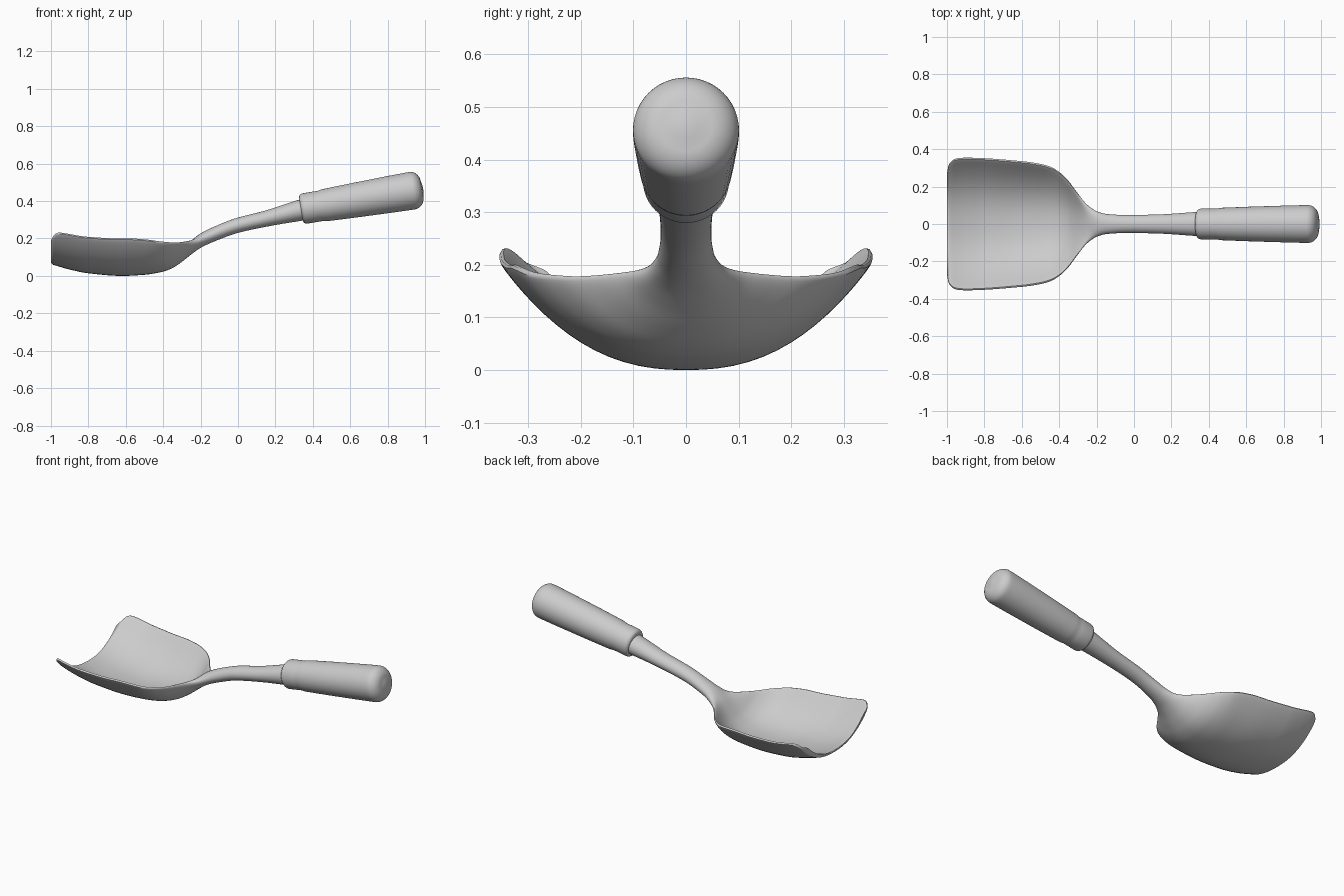
import bpy, bmesh, math
from mathutils import Vector, Matrix

old = bpy.data.objects.get("Cube")
if old:
    bpy.data.objects.remove(old, do_unlink=True)


def make_material(name, colour):
    mat = bpy.data.materials.new(name)
    mat.use_nodes = True
    mat.diffuse_color = colour
    mat.node_tree.nodes["Principled BSDF"].inputs["Base Color"].default_value = colour
    return mat


def curve_value(keys, x):
    """Smooth monotone interpolation through (x, value) keys."""
    if x <= keys[0][0]:
        return keys[0][1]
    if x >= keys[-1][0]:
        return keys[-1][1]
    slopes = [(b[1] - a[1]) / (b[0] - a[0]) for a, b in zip(keys, keys[1:])]

    def tangent(i):
        if i == 0 or i == len(keys) - 1:
            return slopes[min(i, len(slopes) - 1)]
        a, b = slopes[i - 1], slopes[i]
        return 2 * a * b / (a + b) if a * b > 0 else 0

    i = next(n for n in range(len(slopes)) if x <= keys[n + 1][0])
    (xa, va), (xb, vb) = keys[i], keys[i + 1]
    h = xb - xa
    t = (x - xa) / h
    return (va * (1 + 2 * t) * (1 - t) ** 2 + vb * t * t * (3 - 2 * t)
            + h * t * (1 - t) * (tangent(i) * (1 - t) - tangent(i + 1) * t))


def loft(name, rings, mat):
    """Skin a list of closed rings and cap both ends."""
    bm = bmesh.new()
    loops = [[bm.verts.new(p) for p in ring] for ring in rings]
    count = len(loops[0])
    for a, b in zip(loops, loops[1:]):
        for i in range(count):
            j = (i + 1) % count
            bm.faces.new((a[i], a[j], b[j], b[i]))
    bm.faces.new(loops[0])
    bm.faces.new(loops[-1])
    bmesh.ops.recalc_face_normals(bm, faces=bm.faces)
    mesh = bpy.data.meshes.new(name)
    bm.to_mesh(mesh)
    bm.free()
    mesh.materials.append(mat)
    obj = bpy.data.objects.new(name, mesh)
    bpy.context.collection.objects.link(obj)
    bpy.ops.object.select_all(action='DESELECT')
    obj.select_set(True)
    bpy.context.view_layer.objects.active = obj
    bpy.ops.object.shade_smooth_by_angle(angle=math.radians(50))
    return obj


grey = make_material("light_grey", (0.6, 0.6, 0.6, 1))

# Scoop and neck: half width, underside height, rim rise and half thickness along x
half_width = [(-1, .27), (-.99, .315), (-.975, .335), (-.95, .348), (-.9, .352),
              (-.6, .333), (-.5, .318), (-.45, .304), (-.4, .276), (-.35, .228),
              (-.3, .16), (-.25, .1), (-.2, .068), (-.15, .054), (-.05, .048),
              (.1, .05), (.36, .066)]
underside = [(-1, .063), (-.9, .034), (-.8, .014), (-.62, 0), (-.5, .006),
             (-.4, .023), (-.35, .042), (-.3, .075), (-.25, .115), (-.2, .15),
             (-.1, .195), (0, .23), (.2, .272), (.36, .298)]
rim_rise = [(-1, .115), (-.975, .157), (-.95, .17), (-.9, .176), (-.6, .186),
            (-.5, .175), (-.4, .143), (-.35, .115), (-.3, .075), (-.25, .033),
            (-.2, .006), (-.15, 0)]
half_thick = [(-.9, .012), (-.45, .013), (-.35, .02), (-.25, .037), (-.1, .04),
              (.1, .042), (.36, .06)]
RING = 72
TIP = .014


def section(x):
    w, rise = curve_value(half_width, x), curve_value(rim_rise, x)
    full = curve_value(half_thick, x)
    low = curve_value(underside, x) + full
    # rounded leading edge
    d = min((x + 1) / TIP, 1)
    thick = full * max(.25, math.sqrt(1 - (1 - d) ** 2))
    # uniform sheet in the scoop, elliptical rod in the neck
    blend = min(max((x + .45) / .2, 0), 1)
    power = .35 + .65 * blend
    ring = []
    for i in range(RING):
        a = 2 * math.pi * i / RING
        u, s = math.cos(a), math.sin(a)
        slope = 2.4 * rise / w * abs(u) ** 1.4 * math.copysign(1, u)
        normal = Vector((0, -slope, 1)).normalized()
        offset = math.copysign(abs(s) ** power, s) * thick
        ring.append(Vector((x, u * w, low + rise * abs(u) ** 2.4)) + normal * offset)
    return ring


stations = [-1 + TIP * (i / 8) ** 2 for i in range(8)]
stations += [-1 + TIP + (1.36 - TIP) * i / 110 for i in range(111)]
loft("scoop_and_neck", [section(x) for x in stations], grey)

# Grip: turned profile (distance along axis, radius) on a tilted axis
profile = [(0, .05), (0, .066), (.003, .073), (.01, .079), (.02, .082), (.09, .082),
           (.105, .082), (.12, .085), (.14, .087), (.3, .093), (.5, .099), (.59, .101)]
corner = .06
length = .662
for i in range(1, 13):
    a = math.pi / 2 * i / 12
    profile.append((length - corner + (corner - .006) * math.sin(a),
                    .101 - corner + corner * math.cos(a)))
profile += [(length - .002, .025), (length, .004)]

tilt = math.atan(.166)
place = Matrix.Translation((.337, 0, .357)) @ Matrix.Rotation(-tilt, 4, 'Y')
rings = [[place @ Vector((d, r * math.cos(2 * math.pi * i / 48), r * math.sin(2 * math.pi * i / 48)))
          for i in range(48)] for d, r in profile]
loft("grip", rings, grey)
